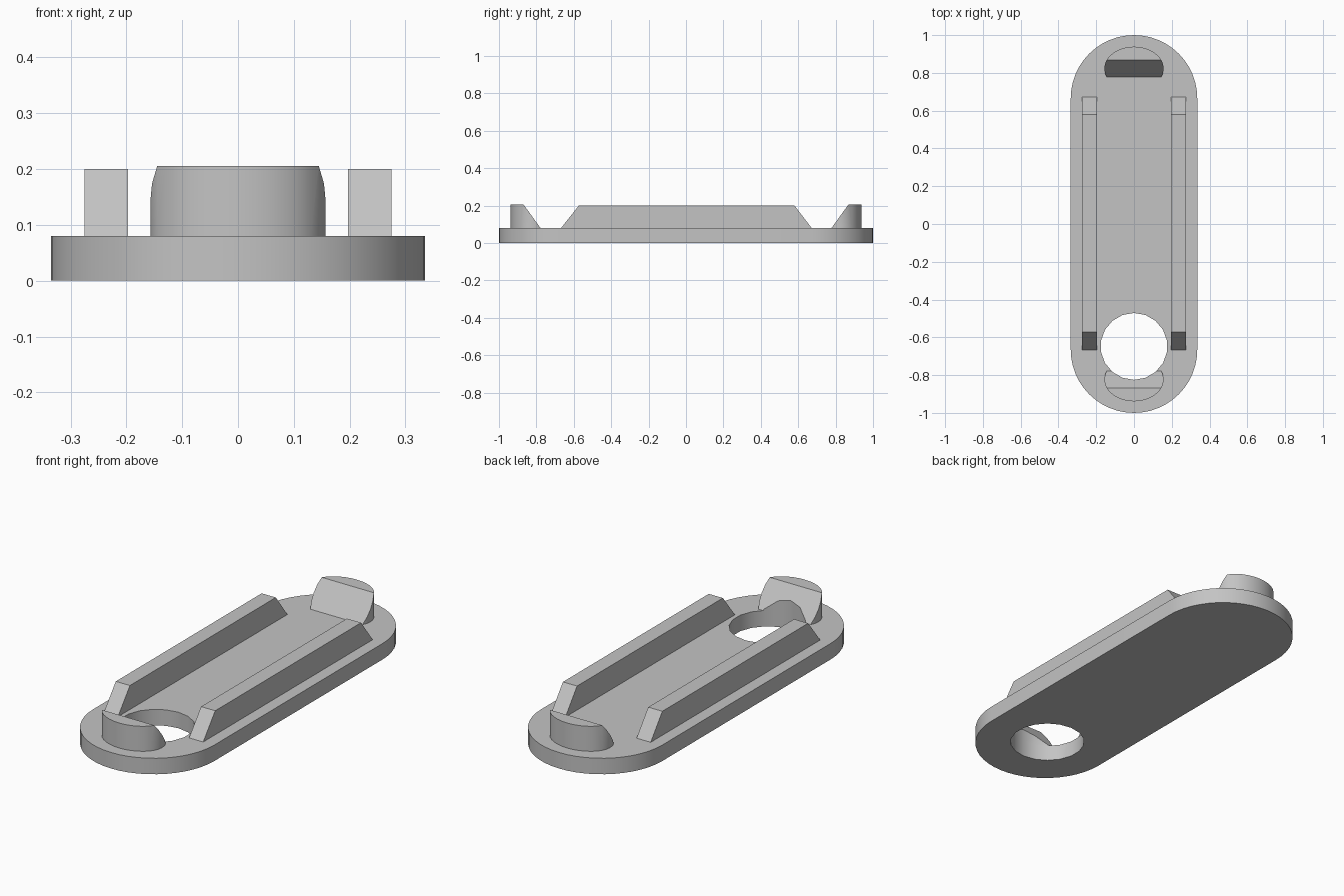
import bpy, bmesh
from math import sin, cos, pi
from mathutils import Vector

old = bpy.data.objects.get("Cube")
if old:
    bpy.data.objects.remove(old, do_unlink=True)

grey = bpy.data.materials.new("light_grey")
grey.use_nodes = True
grey.diffuse_color = (0.55, 0.55, 0.55, 1)
grey.node_tree.nodes["Principled BSDF"].inputs["Base Color"].default_value = grey.diffuse_color

BASE_TOP, RAIL_TOP, BOSS_TOP = 0.08, 0.2, 0.205


def prism(name, outline, depth, cuts=()):
    """Extrude a closed outline along depth, then trim it by planes (point, outward normal)."""
    bm = bmesh.new()
    face = bm.faces.new([bm.verts.new(p) for p in outline])
    ext = bmesh.ops.extrude_face_region(bm, geom=[face])
    moved = [v for v in ext["geom"] if isinstance(v, bmesh.types.BMVert)]
    bmesh.ops.translate(bm, verts=moved, vec=depth)
    for point, normal in cuts:
        geom = bm.verts[:] + bm.edges[:] + bm.faces[:]
        cut = bmesh.ops.bisect_plane(bm, geom=geom, plane_co=point, plane_no=normal, clear_outer=True)
        edges = [e for e in cut["geom_cut"] if isinstance(e, bmesh.types.BMEdge)]
        bmesh.ops.contextual_create(bm, geom=edges)
    bmesh.ops.recalc_face_normals(bm, faces=bm.faces[:])
    mesh = bpy.data.meshes.new(name)
    bm.to_mesh(mesh)
    bm.free()
    mesh.materials.append(grey)
    obj = bpy.data.objects.new(name, mesh)
    bpy.context.collection.objects.link(obj)
    return obj


def arc(cy, rx, ry, start, sweep, steps, z):
    return [(rx * cos(start + sweep * i / steps), cy + ry * sin(start + sweep * i / steps), z)
            for i in range(steps + 1)]


# Rounded base plate
plate = prism("base_plate", arc(0.665, 0.335, 0.335, 0, pi, 24, 0)
              + arc(-0.665, 0.335, 0.335, pi, pi, 24, 0), (0, 0, BASE_TOP))

# Oval end bosses with sloping inner faces
bosses = []
for name, side in (("front_boss", -1), ("back_boss", 1)):
    slope = Vector((0, -side * (BOSS_TOP - BASE_TOP), 0.09))
    bosses.append(prism(name, arc(side * 0.823, 0.157, 0.116, 0, 2 * pi, 32, BASE_TOP)[:-1],
                        (0, 0, BOSS_TOP - BASE_TOP), [((0, side * 0.778, BASE_TOP), slope)]))

# Long rails with sloping ends
for name, x in (("right_rail", -0.275), ("left_rail", 0.197)):
    prism(name, [(x, -0.668, BASE_TOP), (x, 0.672, BASE_TOP),
                 (x, 0.58, RAIL_TOP), (x, -0.573, RAIL_TOP)], (0.078, 0, 0))

# Round hole through the plate and the front boss
cutter = prism("hole_cutter", arc(-0.648, 0.177, 0.177, pi / 2, 2 * pi, 18, -0.1)[:-1], (0, 0, 0.5))
cutter.hide_render = True
cutter.hide_viewport = True
for obj in (plate, bosses[0]):
    mod = obj.modifiers.new("hole", "BOOLEAN")
    mod.operation = "DIFFERENCE"
    mod.solver = "EXACT"
    mod.object = cutter

# Bake the hole, then smooth the curved walls
depsgraph = bpy.context.evaluated_depsgraph_get()
for obj in (plate, bosses[0]):
    baked = bpy.data.meshes.new_from_object(obj.evaluated_get(depsgraph))
    obj.modifiers.clear()
    obj.data = baked
bpy.data.objects.remove(cutter, do_unlink=True)
bpy.ops.object.select_all(action="DESELECT")
for obj in [plate] + bosses:
    obj.select_set(True)
bpy.context.view_layer.objects.active = plate
bpy.ops.object.shade_smooth_by_angle(angle=pi / 6)
